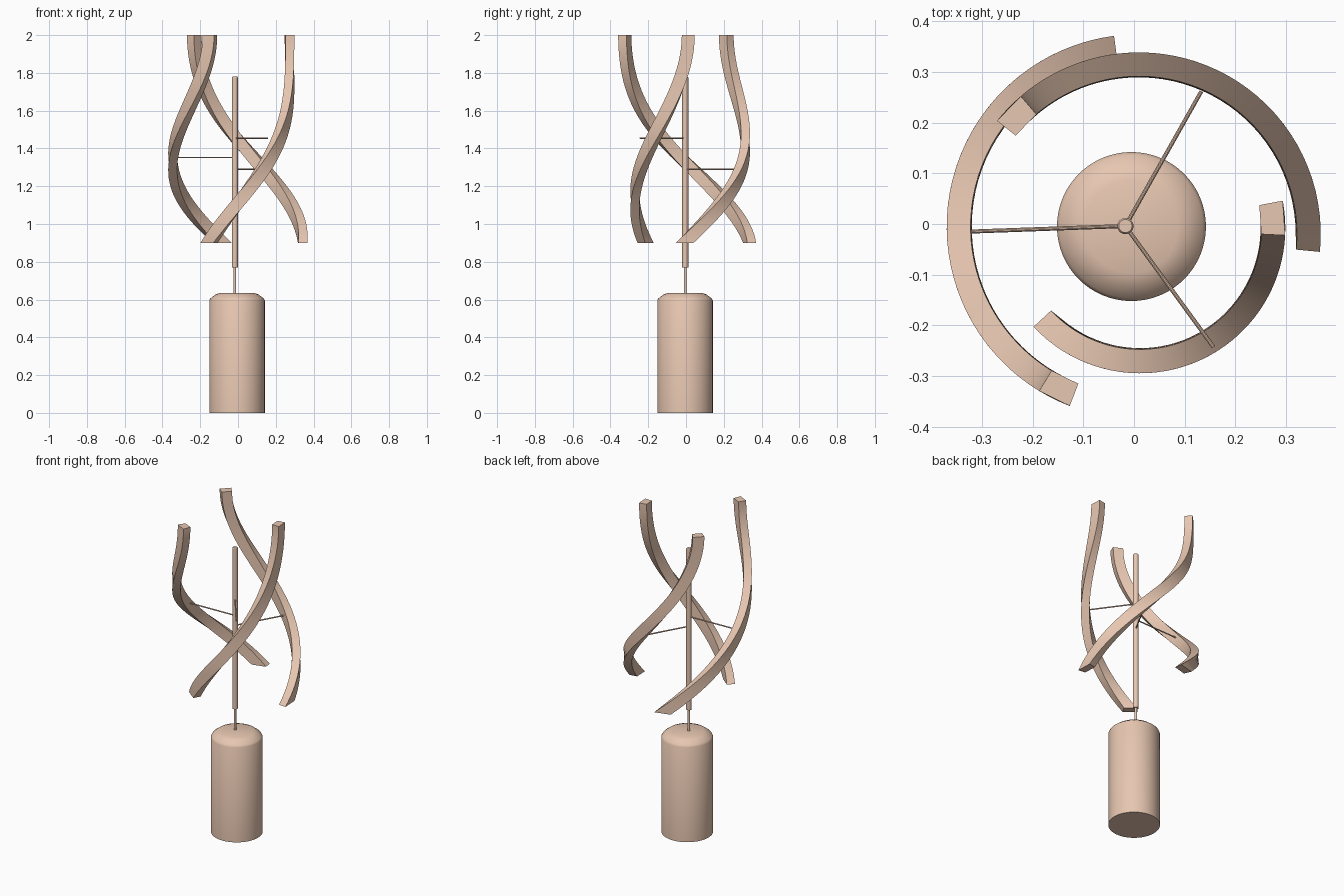
import bpy, bmesh, math
from mathutils import Vector

if "Cube" in bpy.data.objects:
    bpy.data.objects.remove(bpy.data.objects["Cube"])

mat = bpy.data.materials.new("peach")
mat.diffuse_color = (0.80, 0.57, 0.44, 1)
mat.use_nodes = True
mat.node_tree.nodes["Principled BSDF"].inputs["Base Color"].default_value = mat.diffuse_color


def make_object(name, verts, faces):
    mesh = bpy.data.meshes.new(name)
    mesh.from_pydata(verts, [], faces)
    bm = bmesh.new()
    bm.from_mesh(mesh)
    bmesh.ops.recalc_face_normals(bm, faces=bm.faces)
    bm.to_mesh(mesh)
    bm.free()
    mesh.materials.append(mat)
    obj = bpy.data.objects.new(name, mesh)
    bpy.context.collection.objects.link(obj)
    bpy.context.view_layer.objects.active = obj
    obj.select_set(True)
    bpy.ops.object.shade_smooth_by_angle(angle=math.radians(30))
    obj.select_set(False)
    return obj


def skin(name, rings):
    """Join equal rings of points into a closed, capped tube."""
    n = len(rings[0])
    faces = [(i * n + j, i * n + (j + 1) % n, (i + 1) * n + (j + 1) % n, (i + 1) * n + j)
             for i in range(len(rings) - 1) for j in range(n)]
    last = (len(rings) - 1) * n
    faces += [tuple(range(n))[::-1], tuple(range(last, last + n))]
    return make_object(name, [p for r in rings for p in r], faces)


def lathe(name, cx, cy, profile, sides):
    angles = [2 * math.pi * j / sides for j in range(sides)]
    return skin(name, [[(cx + r * math.cos(a), cy + r * math.sin(a), z) for a in angles]
                       for r, z in profile])


def rod(name, start, end, radius, sides=10):
    start, end = Vector(start), Vector(end)
    q = (end - start).to_track_quat('Z', 'Y')
    ring = [q @ Vector((radius * math.cos(a), radius * math.sin(a), 0))
            for a in (2 * math.pi * j / sides for j in range(sides))]
    return skin(name, [[p + v for v in ring] for p in (start, end)])


def blade(name, cx, cy, radius, a0, a1, z0=0.90, z1=2.0, steps=48):
    """Rectangular strip winding round the axis and straightening at the top."""
    rings = []
    sweep = math.radians(a1 - a0)
    for i in range(steps + 1):
        t = i / steps
        ang = math.radians(a0) + sweep * (1.4 * t + 0.2 * t * t - 0.6 * t ** 3)
        slope = radius * sweep * (1.4 + 0.4 * t - 1.8 * t * t) / (z1 - z0)
        half = 0.0315 * math.sqrt(1 + slope * slope) / radius
        rings.append([(cx + (radius + dr) * math.cos(ang + da),
                       cy + (radius + dr) * math.sin(ang + da), z0 + t * (z1 - z0))
                      for dr, da in ((-0.0235, -half), (0.0235, -half),
                                     (0.0235, half), (-0.0235, half))])
    return skin(name, rings)


# Generator housing with bevelled top
lathe("base_housing", -0.005, -0.005,
      [(0.147, 0), (0.147, 0.595), (0.141, 0.606), (0.115, 0.626), (0.092, 0.635)], 64)

# Stepped central shaft
PX, PY = -0.017, -0.004
lathe("thin_shaft", PX, PY, [(0.007, 0.62), (0.007, 0.78)], 24)
lathe("main_shaft", PX, PY, [(0.016, 0.77), (0.016, 1.775), (0.013, 1.78)], 32)

# Three twisted blades
blade("outer_blade", 0.010, -0.005, 0.356, 105.0, 243.8)
blade("middle_blade", 0.010, -0.020, 0.335, 2.0, 136.0)
blade("inner_blade", 0.012, -0.008, 0.263, 231.5, 364.0)

# Thin struts from shaft to blades
for i, (x, y, z) in enumerate([(-0.325, -0.015, 1.352), (0.133, 0.262, 1.29), (0.157, -0.243, 1.455)]):
    rod(f"strut_{i + 1}", (PX, PY, z), (x, y, z), 0.004)
